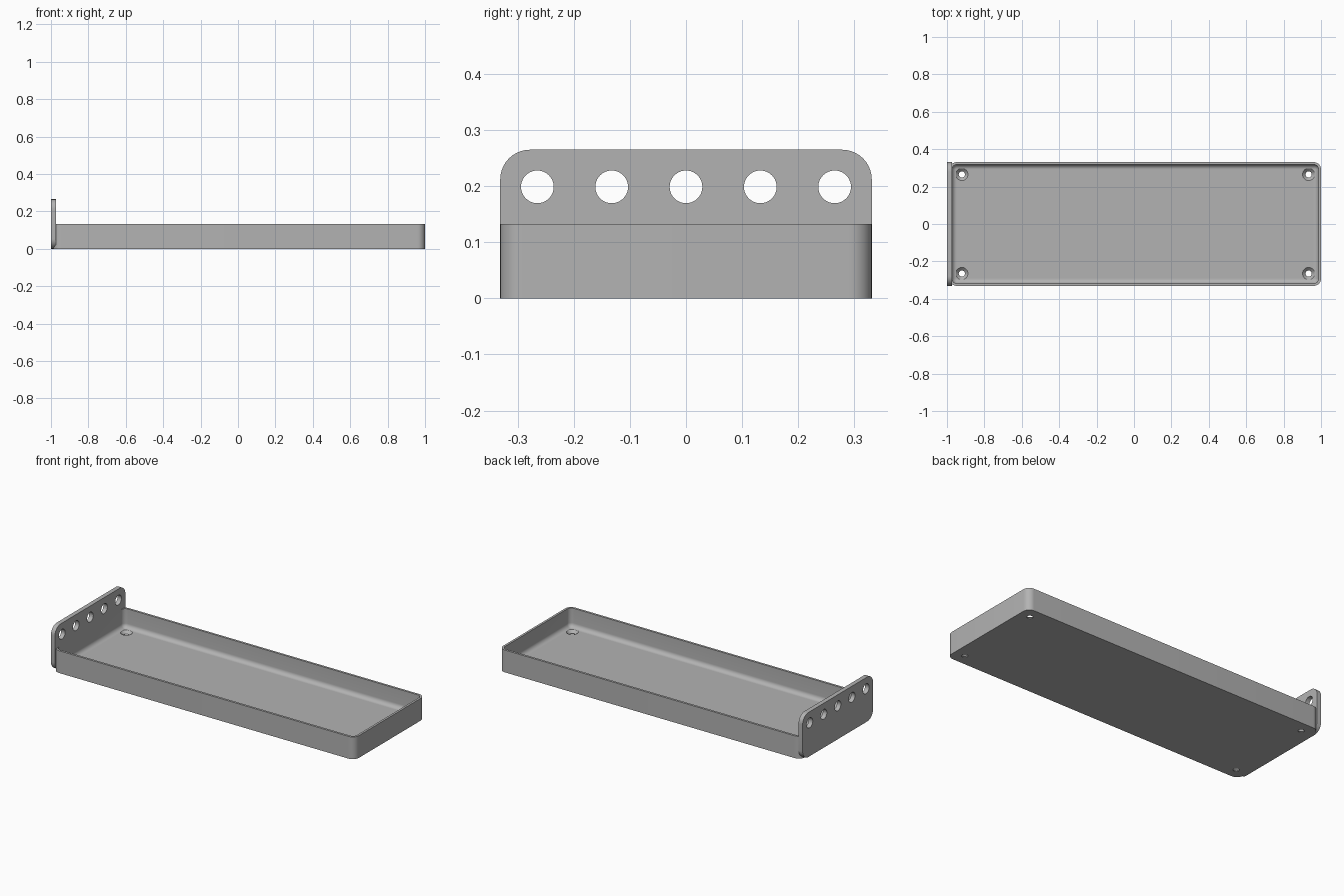
import bpy, bmesh, math
from mathutils import Matrix

cube = bpy.data.objects.get("Cube")
if cube:
    bpy.data.objects.remove(cube)

MM = 2 / 151                      # overall length is 151 units
LEFT, HALF_Y = -1 + MM, 25 * MM   # tray starts half way into the end plate
TRAY_H, FLOOR, WALL, FILLET = 10 * MM, 1.5 * MM, MM, 1.95 * MM

grey = bpy.data.materials.new("grey plastic")
grey.use_nodes = True
grey.diffuse_color = (0.45, 0.45, 0.45, 1)
grey.node_tree.nodes["Principled BSDF"].inputs["Base Color"].default_value = grey.diffuse_color


def rounded_rect(u0, u1, v0, v1, r, steps=10):
    """Counter-clockwise outline with round corners."""
    corners = [(u1 - r, v1 - r), (u0 + r, v1 - r), (u0 + r, v0 + r), (u1 - r, v0 + r)]
    return [(u + r * math.cos(a), v + r * math.sin(a))
            for q, (u, v) in enumerate(corners)
            for a in [(q + i / steps) * math.pi / 2 for i in range(steps + 1)]]


def loft(name, rings):
    """Skin a stack of equal outlines and cap both ends."""
    bm = bmesh.new()
    loops = [[bm.verts.new(p) for p in ring] for ring in rings]
    n = len(loops[0])
    for a, b in zip(loops, loops[1:]):
        for i in range(n):
            j = (i + 1) % n
            bm.faces.new((a[i], a[j], b[j], b[i]))
    bm.faces.new(loops[0][::-1])
    bm.faces.new(loops[-1])
    return to_object(name, bm)


def to_object(name, bm):
    bmesh.ops.recalc_face_normals(bm, faces=bm.faces)
    mesh = bpy.data.meshes.new(name)
    bm.to_mesh(mesh)
    bm.free()
    mesh.materials.append(grey)
    obj = bpy.data.objects.new(name, mesh)
    bpy.context.collection.objects.link(obj)
    return obj


def add_cone(bm, r1, r2, depth, matrix):
    bmesh.ops.create_cone(bm, cap_ends=True, segments=40, radius1=r1, radius2=r2,
                          depth=depth, matrix=matrix)


def cut(obj, bm, name):
    """Subtract a cutter from the object, then drop the cutter."""
    cutter = to_object(name, bm)
    cutter.hide_render = True
    mod = obj.modifiers.new("holes", 'BOOLEAN')
    mod.operation, mod.solver, mod.object = 'DIFFERENCE', 'EXACT', cutter
    bpy.context.view_layer.objects.active = obj
    bpy.ops.object.modifier_apply(modifier=mod.name)
    bpy.data.objects.remove(cutter)


def smooth(obj):
    bpy.ops.object.select_all(action='DESELECT')
    obj.select_set(True)
    bpy.context.view_layer.objects.active = obj
    bpy.ops.object.shade_smooth_by_angle(angle=math.radians(30))


# Tray: outer wall, rim, inner wall, fillet down to the floor
profile = [(0, 0), (0, TRAY_H), (WALL, TRAY_H)]
for i in range(9):
    a = i / 8 * math.pi / 2
    profile.append((WALL + FILLET * (1 - math.cos(a)), FLOOR + FILLET * (1 - math.sin(a))))
tray = loft("tray", [[(x, y, z) for x, y in rounded_rect(
    LEFT + d, 1 - d, -HALF_Y + d, HALF_Y - d, 3 * MM - d)] for d, z in profile])

# Countersunk screw holes in the tray corners
for x in (LEFT + 5 * MM, 1 - 5 * MM):
    for y in (-20 * MM, 20 * MM):
        bm = bmesh.new()
        add_cone(bm, 1.25 * MM, 1.25 * MM, 10 * MM, Matrix.Translation((x, y, 0)))
        cut(tray, bm, "screw_hole_cutter")
        bm = bmesh.new()
        add_cone(bm, 1.25 * MM, 2.5 * MM, 1.25 * MM,
                 Matrix.Translation((x, y, FLOOR - 0.6 * MM)))
        cut(tray, bm, "countersink_cutter")
smooth(tray)

# End plate with a row of five holes
outline = rounded_rect(-HALF_Y, HALF_Y, 0, 20 * MM, 4 * MM)
plate = loft("end_plate", [[(x, y, z) for y, z in outline] for x in (-1, -1 + 2 * MM)])
bm = bmesh.new()
for k in range(-2, 3):
    add_cone(bm, 2.2 * MM, 2.2 * MM, 8 * MM,
             Matrix.Translation((-1, k * 10 * MM, 15 * MM)) @ Matrix.Rotation(math.pi / 2, 4, 'Y'))
cut(plate, bm, "plate_hole_cutter")
smooth(plate)
